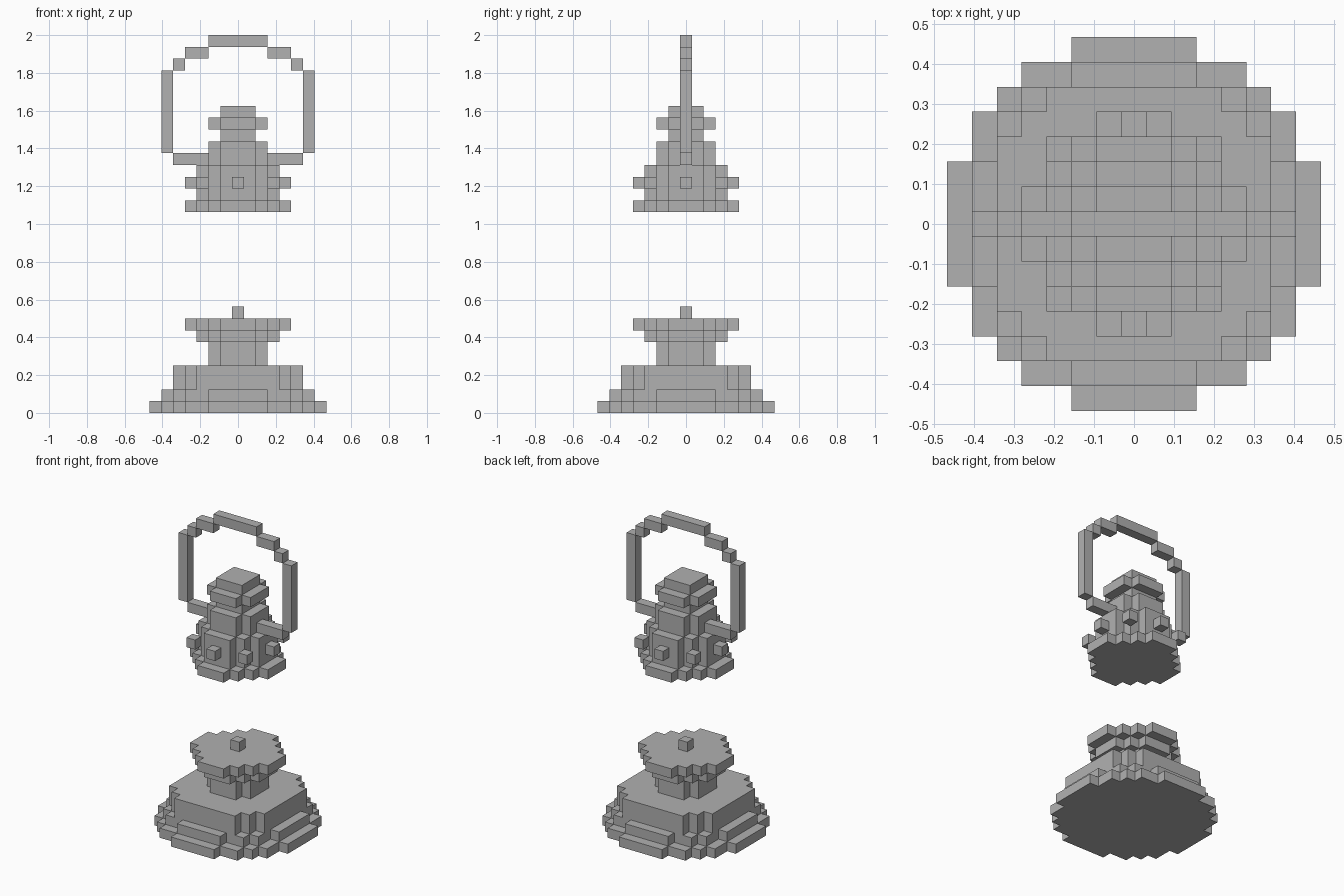
import bpy
import bmesh

U = 2 / 32  # size of one block

cube = bpy.data.objects.get("Cube")
if cube:
    bpy.data.objects.remove(cube, do_unlink=True)

metal = bpy.data.materials.new("plain grey")
metal.use_nodes = True
GREY = (0.44, 0.44, 0.44, 1)
metal.diffuse_color = GREY
metal.node_tree.nodes["Principled BSDF"].inputs["Base Color"].default_value = GREY


def finish(name, bm):
    bmesh.ops.recalc_face_normals(bm, faces=bm.faces)
    mesh = bpy.data.meshes.new(name)
    bm.to_mesh(mesh)
    bm.free()
    mesh.materials.append(metal)
    obj = bpy.data.objects.new(name, mesh)
    bpy.context.collection.objects.link(obj)
    return obj


def disc(name, reach, low, high):
    """Stepped round slab; reach[i] is the half width, in blocks, of row i from the middle."""
    top = len(reach) - 1
    side = []
    for row in range(-top, top + 1):
        x = reach[abs(row)] + 0.5
        if side and side[-1][0] == x:
            side.pop()
        else:
            side.append((x, row - 0.5))
        side.append((x, row + 0.5))
    outline = side + [(-x, y) for x, y in reversed(side)]
    bm = bmesh.new()
    face = bm.faces.new([bm.verts.new((x * U, y * U, low * U)) for x, y in outline])
    wall = bmesh.ops.extrude_face_region(bm, geom=[face], use_keep_orig=True)["geom"]
    verts = [v for v in wall if isinstance(v, bmesh.types.BMVert)]
    bmesh.ops.translate(bm, verts=verts, vec=(0, 0, (high - low) * U))
    return finish(name, bm)


def add_box(bm, x0, x1, y0, y1, z0, z1):
    """Box covering the given inclusive block ranges."""
    lo, hi = (x0 - 0.5, y0 - 0.5, z0), (x1 + 0.5, y1 + 0.5, z1 + 1)
    for v in bmesh.ops.create_cube(bm, size=1)["verts"]:
        v.co = [(hi[i] if v.co[i] > 0 else lo[i]) * U for i in range(3)]


# Round patterns shared by several slabs
SQUARE = [1, 1]
TINY = [2, 2, 1]
SMALL = [3, 3, 2, 1]
MEDIUM = [4, 4, 3, 2, 1]

# Base and burner
disc("base_foot", [7, 7, 7, 6, 6, 5, 4, 2], 0, 1)
disc("base_step", [6, 6, 6, 5, 5, 4, 2], 1, 2)
disc("base_tank", [5, 5, 5, 5, 4, 3], 2, 4)
disc("base_neck", TINY, 4, 6)
disc("burner_collar", SMALL, 6, 7)
disc("burner_dish", MEDIUM, 7, 8)
disc("wick", [0], 8, 9)

# Upper hood
disc("hood_rim", MEDIUM, 17, 18)
disc("hood_body", SMALL, 18, 21)
disc("hood_shoulder", TINY, 21, 23)
disc("chimney_neck", SQUARE, 23, 24)
disc("chimney_ring", TINY, 24, 25)
disc("chimney_cap", SQUARE, 25, 26)

# Knobs around the hood: four straight, four diagonal
bm = bmesh.new()
for i in (-1, 0, 1):
    for j in (-1, 0, 1):
        if i or j:
            d = 3 if i and j else 4
            add_box(bm, i * d, i * d, j * d, j * d, 19, 19)
finish("hood_knobs", bm)

# Carrying handle, mirrored left and right
bm = bmesh.new()
for x0, x1, z0, z1 in [(3, 5, 21, 21), (6, 6, 22, 28), (5, 5, 29, 29), (3, 4, 30, 30)]:
    add_box(bm, x0, x1, 0, 0, z0, z1)
    add_box(bm, -x1, -x0, 0, 0, z0, z1)
add_box(bm, -2, 2, 0, 0, 31, 31)
finish("handle", bm)
